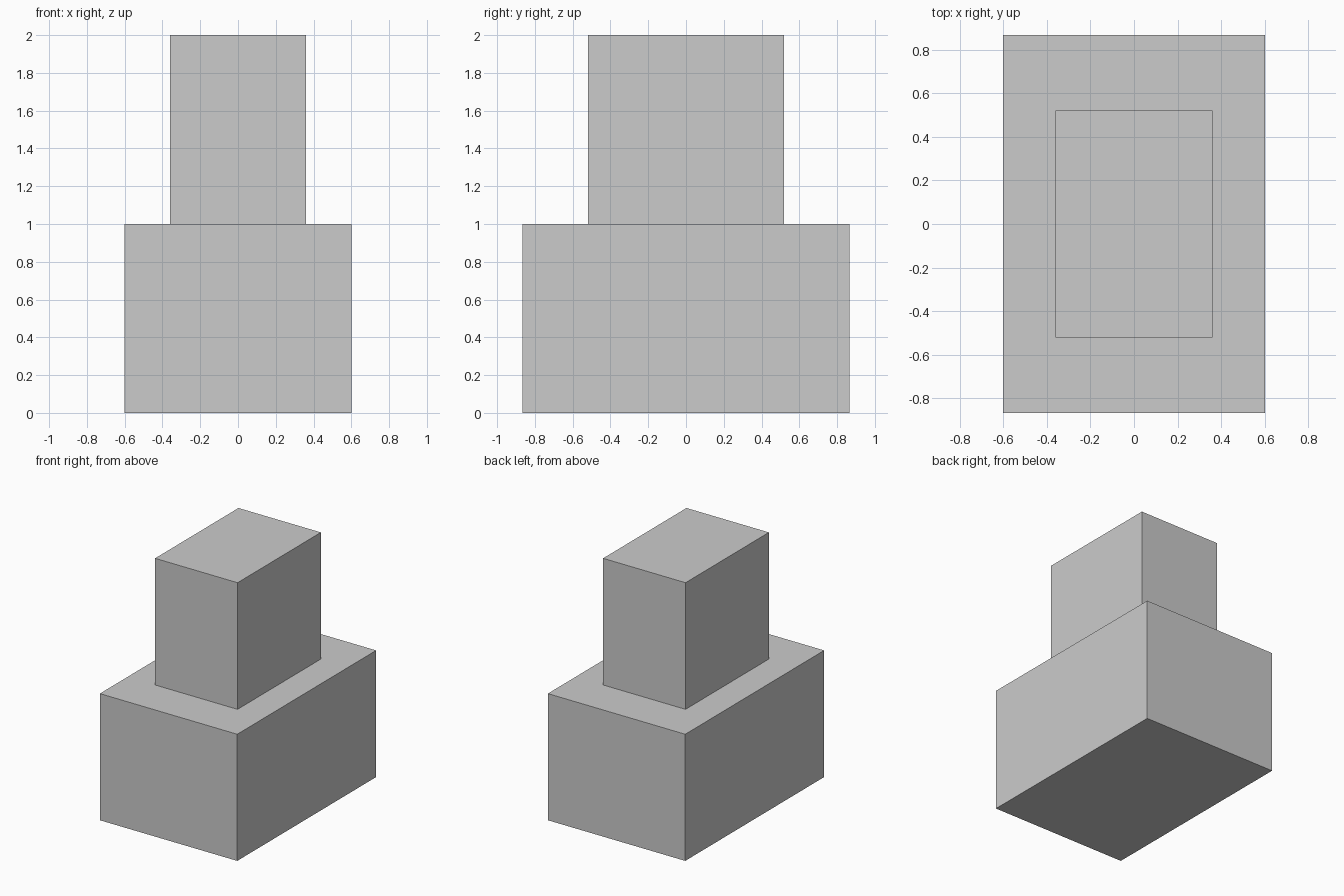
import bpy

if "Cube" in bpy.data.objects:
    bpy.data.objects.remove(bpy.data.objects["Cube"])


def box(name, width, depth, z0, z1):
    """Flat-faced block centred on x and y, spanning z0 to z1."""
    bpy.ops.mesh.primitive_cube_add(size=1, location=(0, 0, (z0 + z1) / 2))
    obj = bpy.context.object
    obj.name = name
    obj.scale = (width, depth, z1 - z0)
    bpy.ops.object.transform_apply(location=False, rotation=False, scale=True)
    return obj


# Wide lower block
box("lower_block", 1.2, 1.733, 0.0, 1.0)

# Narrower upper block, 60% of the lower footprint
box("upper_block", 0.72, 1.04, 1.0, 2.0)
